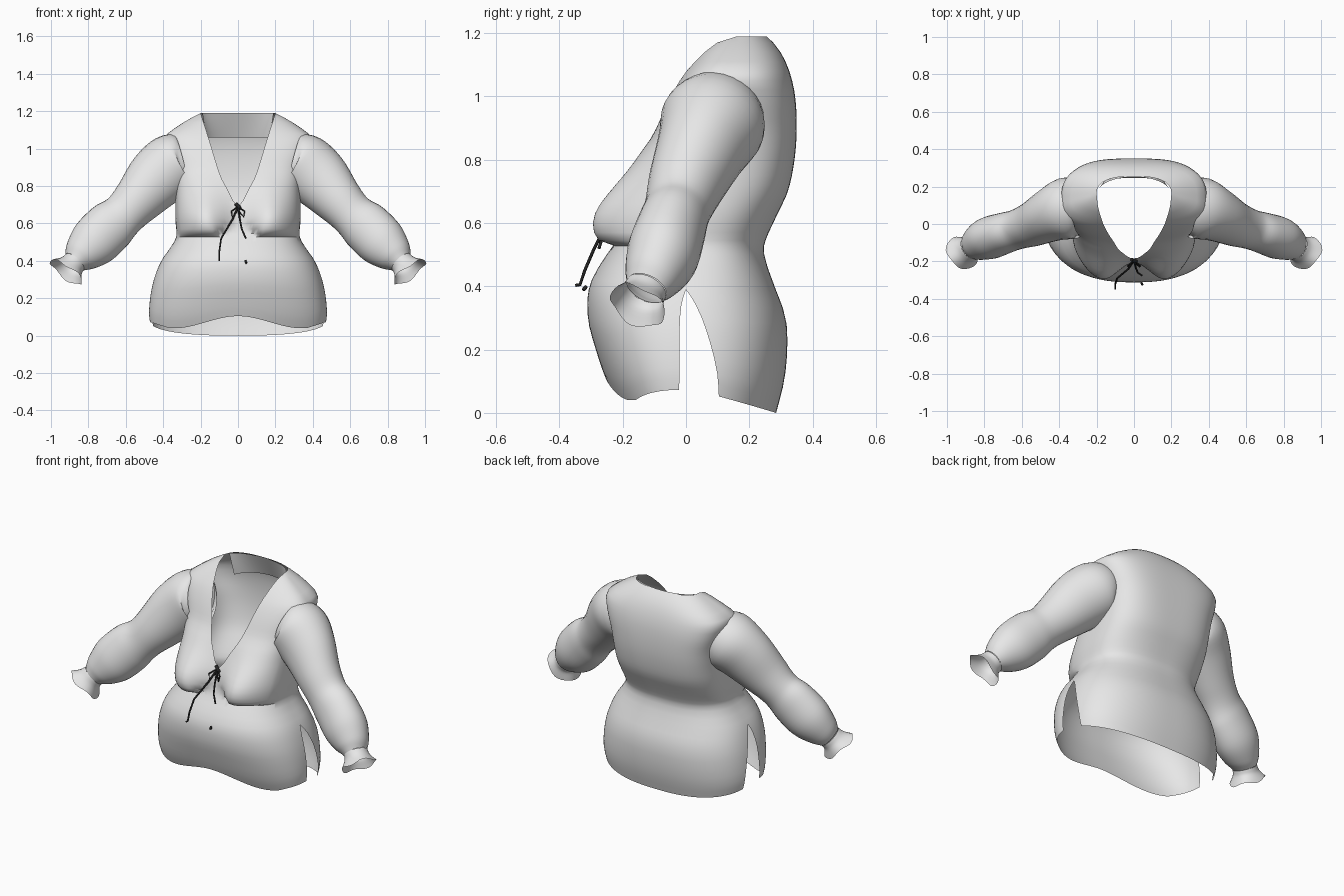
import bpy, bmesh, math
from mathutils import Vector

if "Cube" in bpy.data.objects:
    bpy.data.objects.remove(bpy.data.objects["Cube"])


def material(name, rgb):
    m = bpy.data.materials.new(name)
    m.use_nodes = True
    m.diffuse_color = (*rgb, 1)
    m.node_tree.nodes["Principled BSDF"].inputs["Base Color"].default_value = (*rgb, 1)
    return m


CLOTH = material("pale cloth", (0.8, 0.8, 0.8))
CORD = material("dark cord", (0.02, 0.02, 0.02))


def interp(pts, z):
    """Smooth curve through (key, value...) points; returns the list of values."""
    z = min(max(z, pts[0][0]), pts[-1][0])
    i = next(k for k in range(len(pts) - 1) if z <= pts[k + 1][0])
    a, b = pts[i], pts[i + 1]
    p, n = pts[max(i - 1, 0)], pts[min(i + 2, len(pts) - 1)]
    h = b[0] - a[0]
    f = (z - a[0]) / h
    out = []
    for k in range(1, len(a)):
        ma = (b[k] - p[k]) / (b[0] - p[0]) * h
        mb = (n[k] - a[k]) / (n[0] - a[0]) * h
        out.append((2*f**3 - 3*f*f + 1) * a[k] + (f**3 - 2*f*f + f) * ma
                   + (3*f*f - 2*f**3) * b[k] + (f**3 - f*f) * mb)
    return out


def add_grid(bm, rows, closed=False):
    """Skin a list of point rows with quads."""
    vs = [[bm.verts.new(p) for p in r] for r in rows]
    n = len(vs[0])
    for a, b in zip(vs, vs[1:]):
        for j in range(n if closed else n - 1):
            k = (j + 1) % n
            bm.faces.new((a[j], a[k], b[k], b[j]))


def finish(name, bm, mat, mirror=False):
    bmesh.ops.remove_doubles(bm, verts=bm.verts, dist=0.0005)
    bmesh.ops.recalc_face_normals(bm, faces=bm.faces)
    me = bpy.data.meshes.new(name)
    bm.to_mesh(me)
    bm.free()
    me.materials.append(mat)
    ob = bpy.data.objects.new(name, me)
    bpy.context.collection.objects.link(ob)
    if mirror:
        ob.modifiers.new("mirror", 'MIRROR').use_clip = True
    bpy.ops.object.select_all(action='DESELECT')
    ob.select_set(True)
    bpy.context.view_layer.objects.active = ob
    bpy.ops.object.shade_smooth_by_angle(angle=math.radians(50))


# Body profile: height, half width, front y, side seam y, back y
BODY = [(0.0, 0.455, -0.20, 0.0, 0.285), (0.1, 0.475, -0.25, 0.0, 0.31),
        (0.2, 0.47, -0.285, 0.0, 0.32), (0.3, 0.45, -0.31, 0.0, 0.315),
        (0.4, 0.41, -0.305, 0.0, 0.28), (0.48, 0.355, -0.265, 0.01, 0.252),
        (0.53, 0.33, -0.23, 0.02, 0.247), (0.62, 0.335, -0.195, 0.04, 0.285),
        (0.7, 0.335, -0.17, 0.06, 0.322), (0.8, 0.335, -0.14, 0.08, 0.343),
        (0.9, 0.345, -0.095, 0.095, 0.35), (1.0, 0.375, -0.05, 0.11, 0.345),
        (1.07, 0.385, -0.01, 0.125, 0.33), (1.12, 0.322, 0.03, 0.14, 0.31),
        (1.16, 0.258, 0.065, 0.15, 0.285), (1.19, 0.2, 0.1, 0.16, 0.255)]
# Cross-section squareness by height
SQUARE = [(0.0, 0.8), (0.5, 0.8), (0.75, 0.64), (0.95, 0.6), (1.07, 0.68), (1.19, 0.8)]
NECK = [(0.69, 0.0), (0.72, 0.025), (0.78, 0.055), (0.85, 0.092), (1.05, 0.155), (1.19, 0.2)]
BUST = [(0.527, 0.0), (0.545, 0.65), (0.6, 1.0), (0.65, 0.98), (0.7, 0.75),
        (0.78, 0.32), (0.88, 0.0)]
SLIT = [(0.0, 0.05, 0.27), (0.1, 0.04, 0.23), (0.3, 0.03, 0.09), (0.39, 0.0, 0.0)]
COLS = 40


def body_point(z, t, front):
    w, yf, ym, yb = interp(BODY, z)
    p = interp(SQUARE, z)[0]
    x = w * max(math.sin(t), 0) ** p
    c = max(math.cos(t), 0) ** p
    y = ym + ((yf if front else yb) - ym) * c
    if front and 0.527 < z < 0.88:
        spread = 0.085 if x < 0.18 else 0.115
        bulge = math.exp(-((x - 0.18) / spread) ** 2 / 2) * min(1, 2 * c)
        # underside of the bust rises towards the middle of the chest
        lift = 0.12 * max(0, 1 - x / 0.13) ** 1.4 * max(0, 1 - (z - 0.527) / 0.25)
        y -= 0.108 * interp(BUST, z - lift)[0] * bulge
    return x, y


def hem(x, t, front):
    if not front:
        return 0.08 * (1 - max(math.cos(t), 0) ** 0.8)
    s = min(x / 0.33, 1)
    return 0.105 - 0.065 * s * s * (3 - 2 * s) + max(x - 0.36, 0) * 0.35


# Bodice with open neck, split side seams and curved hem
heights = [0.0, 0.04, 0.08, 0.13, 0.18, 0.23, 0.28, 0.33, 0.36, 0.39, 0.42, 0.46, 0.5,
           0.527, 0.545, 0.57]
heights += [0.6 + 0.03 * i for i in range(20)] + [1.19]
bm = bmesh.new()
for front in (True, False):
    rows = []
    for z in heights:
        gap = interp(SLIT, z)[0 if front else 1] if z < 0.39 else 0
        t0 = 0
        if front and z > 0.69:
            ratio = interp(NECK, z)[0] / interp(BODY, z)[0]
            t0 = math.asin(min(ratio, 1) ** (1 / interp(SQUARE, z)[0]))
        row = []
        for j in range(COLS + 1):
            t = t0 + (math.pi / 2 - gap - t0) * j / COLS
            x, y = body_point(z, t, front)
            zz = z
            if z < 0.39:
                zz += hem(x, t, front) * (1 - z / 0.39)
                x, y = body_point(zz, t, front)
            row.append((x, y, zz))
        rows.append(row)
    add_grid(bm, rows)
finish("bodice", bm, CLOTH, mirror=True)

# Facing turned down inside the back of the neck
bm = bmesh.new()
rows = []
for i in range(6):
    f = i / 5
    row = []
    for j in range(11):
        t = math.pi / 2 * 0.8 * j / 10
        row.append(((0.2 - 0.02 * f) * math.sin(t),
                    0.16 + (0.092 + 0.06 * f) * math.cos(t), 1.19 - 0.13 * f))
    rows.append(row)
add_grid(bm, rows)
finish("neck_facing", bm, CLOTH, mirror=True)

# Sleeve path: step, x, y, z, radius across y, radius across height
SLEEVE = [(0, 0.30, 0.088, 0.925, 0.145, 0.145), (1, 0.352, 0.083, 0.91, 0.166, 0.17),
          (2, 0.435, 0.05, 0.838, 0.145, 0.162), (3, 0.535, 0.002, 0.727, 0.12, 0.135),
          (4, 0.614, -0.026, 0.645, 0.106, 0.12), (5, 0.685, -0.046, 0.582, 0.11, 0.135),
          (6, 0.772, -0.075, 0.497, 0.112, 0.135), (7, 0.838, -0.105, 0.432, 0.092, 0.1),
          (8, 0.873, -0.125, 0.394, 0.068, 0.064)]
# Flared cuff, same layout
CUFF = [(0, 0.873, -0.125, 0.394, 0.068, 0.064), (1, 0.893, -0.138, 0.37, 0.072, 0.072),
        (2, 0.917, -0.153, 0.338, 0.092, 0.104)]


def tube(path, steps, ruffle=0.0, folds=0.0, sides=32):
    rows = []
    last = path[-1][0]
    for i in range(steps + 1):
        s = last * i / steps
        x, y, z, ry, rz = interp(path, s)
        a = Vector(interp(path, max(s - 0.1, 0))[:3])
        b = Vector(interp(path, min(s + 0.1, last))[:3])
        tan = (b - a).normalized()
        up = Vector((0, 1, 0)).cross(tan).normalized() * -1
        side = tan.cross(up)
        row = []
        for j in range(sides):
            q = 2 * math.pi * j / sides
            k = 1 + folds * math.sin(2 * q + 2.3 * s) * math.sin(math.pi * s / last)
            lift = ruffle * (i / steps) ** 2 * math.sin(4 * q + 0.6)
            row.append(Vector((x, y, z)) + side * ry * k * math.cos(q)
                       + up * rz * k * math.sin(q) + tan * lift)
        rows.append(row)
    return rows


for name, sign in (("left", 1), ("right", -1)):
    for part, rows in (("sleeve", tube(SLEEVE, 40, folds=0.015)),
                       ("cuff", tube(CUFF, 8, ruffle=0.008))):
        bm = bmesh.new()
        add_grid(bm, [[(p.x * sign, p.y, p.z) for p in r] for r in rows], closed=True)
        finish(f"{name}_{part}", bm, CLOTH)


# Neck tie: two hanging cords, a bow and a knot
def cord(name, pts, radius=0.005):
    cu = bpy.data.curves.new(name, 'CURVE')
    cu.dimensions = '3D'
    cu.bevel_depth = radius
    cu.bevel_resolution = 1
    cu.use_fill_caps = True
    sp = cu.splines.new('POLY')
    sp.points.add(len(pts) - 1)
    for p, co in zip(sp.points, pts):
        p.co = (*co, 1)
    cu.materials.append(CORD)
    bpy.context.collection.objects.link(bpy.data.objects.new(name, cu))


cord("long_cord", [(0, -0.195, 0.69), (-0.03, -0.24, 0.62), (-0.09, -0.29, 0.52),
                   (-0.1, -0.32, 0.45), (-0.1, -0.335, 0.405), (-0.1, -0.35, 0.403)])
cord("short_cord", [(0, -0.195, 0.69), (0.01, -0.235, 0.62), (0.02, -0.26, 0.57),
                    (0.042, -0.275, 0.52)])
for name, sign in (("left", 1), ("right", -1)):
    cord(f"{name}_bow_loop", [(0, -0.195, 0.69), (sign * 0.035, -0.225, 0.665),
                              (sign * 0.03, -0.23, 0.635), (sign * 0.008, -0.21, 0.66),
                              (0, -0.195, 0.69)], 0.004)
cord("knot", [(-0.012, -0.19, 0.705), (0.004, -0.2, 0.69), (0.012, -0.195, 0.675)], 0.01)
cord("cord_tip", [(0.04, -0.315, 0.4), (0.045, -0.325, 0.388)], 0.006)
